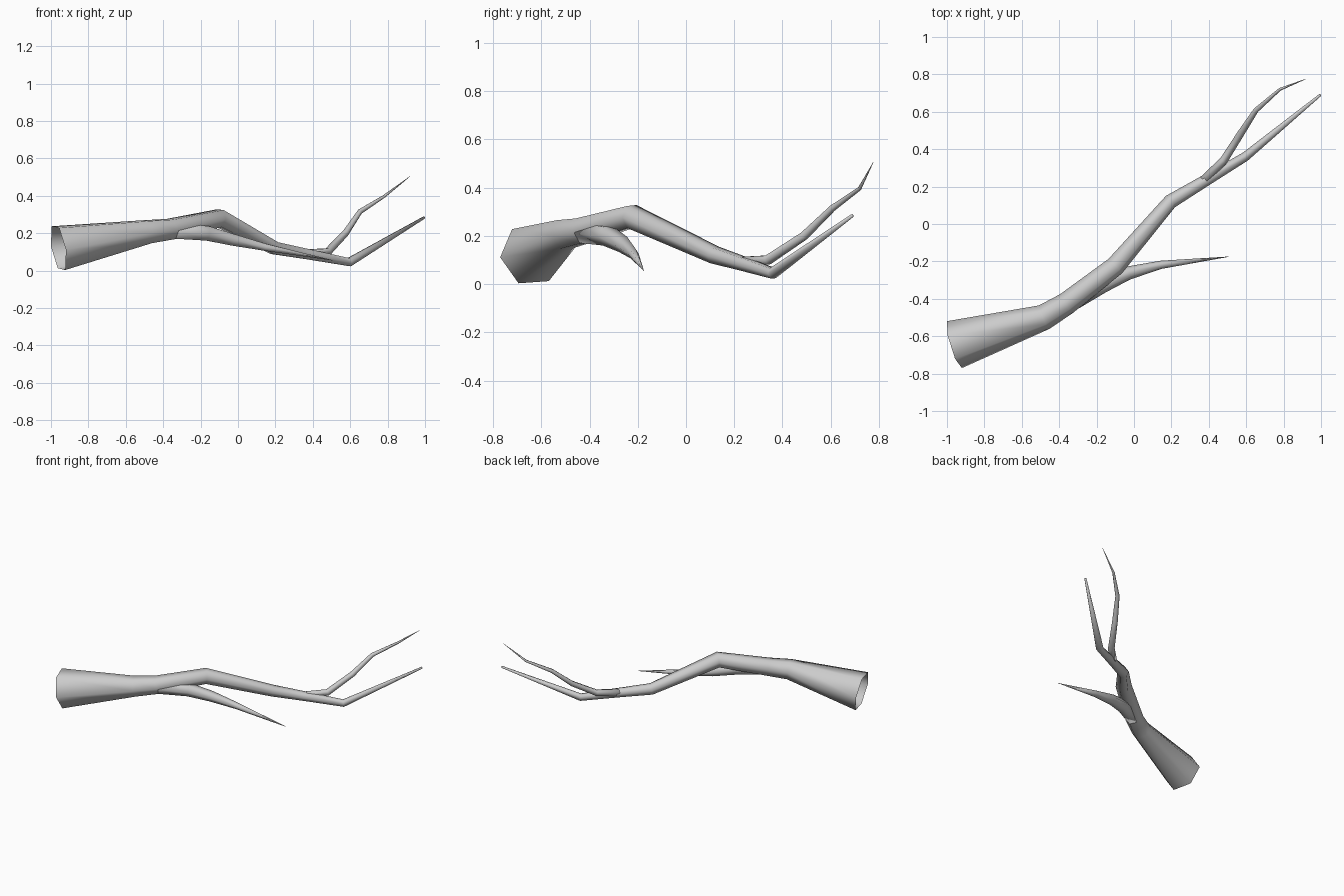
import bpy, bmesh
from math import cos, sin, radians
from mathutils import Vector

if "Cube" in bpy.data.objects:
    bpy.data.objects.remove(bpy.data.objects["Cube"])

SIDES = 6


def limb(name, stations, open_start=False):
    """Sweep a tapering hexagon through (x, y, z, radius) stations."""
    bm = bmesh.new()
    pts = [Vector(s[:3]) for s in stations]
    rings = []
    for i, (p, s) in enumerate(zip(pts, stations)):
        a = (p - pts[i - 1]).normalized() if i else Vector()
        b = (pts[i + 1] - p).normalized() if i < len(pts) - 1 else Vector()
        d = (a + b).normalized()
        side = Vector((0, 0, 1)).cross(d).normalized()
        up = d.cross(side)
        ring = []
        for k in range(SIDES):
            t = radians(4 + 360 / SIDES * k)
            ring.append(bm.verts.new(p + s[3] * (cos(t) * side + sin(t) * up)))
        rings.append(ring)
    for r, q in zip(rings, rings[1:]):
        for k in range(SIDES):
            n = (k + 1) % SIDES
            bm.faces.new((r[k], r[n], q[n], q[k]))
    bm.faces.new(rings[-1])
    if not open_start:
        bm.faces.new(rings[0][::-1])
    for f in bm.faces:
        f.smooth = True
    me = bpy.data.meshes.new(name)
    bm.to_mesh(me)
    bm.free()
    ob = bpy.data.objects.new(name, me)
    bpy.context.collection.objects.link(ob)
    return ob


# Main branch, broken open at the thick end
limb("main_branch", [
    (-0.96, -0.645, 0.12, 0.132), (-0.48, -0.498, 0.208, 0.069),
    (-0.36, -0.425, 0.222, 0.061), (-0.10, -0.225, 0.28, 0.053),
    (0.195, 0.12, 0.12, 0.039), (0.37, 0.225, 0.088, 0.032),
    (0.595, 0.36, 0.045, 0.025), (0.996, 0.69, 0.284, 0.007)], open_start=True)

# Low side twig
limb("side_twig", [
    (-0.34, -0.42, 0.215, 0.050), (-0.17, -0.325, 0.20, 0.045),
    (-0.03, -0.262, 0.165, 0.036), (0.145, -0.218, 0.125, 0.022),
    (0.505, -0.175, 0.055, 0.001)])

# Upper forked twig
limb("upper_twig", [
    (0.36, 0.22, 0.09, 0.026), (0.48, 0.34, 0.10, 0.022),
    (0.575, 0.49, 0.20, 0.019), (0.652, 0.608, 0.315, 0.014),
    (0.78, 0.72, 0.396, 0.008), (0.92, 0.776, 0.504, 0.001)])
